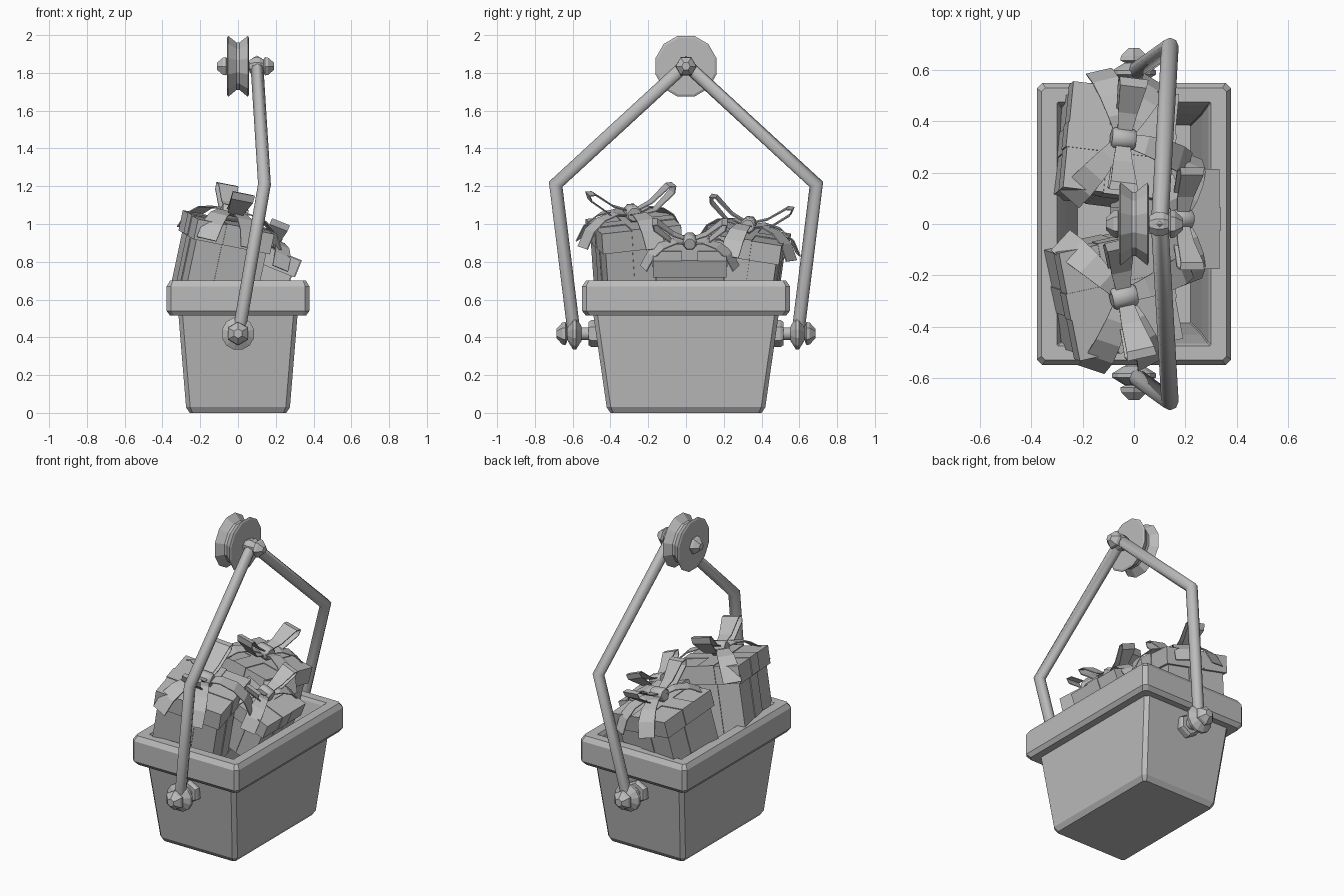
import bpy, bmesh, math
from math import radians, cos, sin, pi
from mathutils import Matrix, Vector

if "Cube" in bpy.data.objects:
    bpy.data.objects.remove(bpy.data.objects["Cube"])

grey = bpy.data.materials.new("plain_grey")
grey.use_nodes = True
grey.diffuse_color = (0.5, 0.5, 0.5, 1)
grey.node_tree.nodes["Principled BSDF"].inputs["Base Color"].default_value = (0.5, 0.5, 0.5, 1)


def finish(name, bm, matrix=Matrix(), smooth=False, closed=True):
    """Turn a bmesh into a named object."""
    if closed:
        bmesh.ops.recalc_face_normals(bm, faces=bm.faces)
    mesh = bpy.data.meshes.new(name)
    bm.to_mesh(mesh)
    bm.free()
    mesh.materials.append(grey)
    obj = bpy.data.objects.new(name, mesh)
    bpy.context.collection.objects.link(obj)
    obj.matrix_world = matrix
    if smooth:
        bpy.ops.object.select_all(action='DESELECT')
        obj.select_set(True)
        bpy.context.view_layer.objects.active = obj
        bpy.ops.object.shade_smooth_by_angle(angle=radians(50))
    return obj


def loft(name, rings, matrix=Matrix(), smooth=False):
    """Skin a list of rings and cap both ends."""
    bm = bmesh.new()
    loops = [[bm.verts.new(p) for p in ring] for ring in rings]
    n = len(loops[0])
    for a, b in zip(loops, loops[1:]):
        for i in range(n):
            j = (i + 1) % n
            bm.faces.new((a[i], a[j], b[j], b[i]))
    bm.faces.new(loops[0][::-1])
    bm.faces.new(loops[-1])
    return finish(name, bm, matrix, smooth)


def lathe(name, profile, sides, matrix, smooth=False):
    """Spin (radius, height) pairs around local z."""
    turn = [2 * pi * (i + 0.5) / sides for i in range(sides)]
    return loft(name, [[(r * cos(t), r * sin(t), h) for t in turn] for r, h in profile],
                matrix, smooth)


def chamfered_rect(x, y, z, c):
    corners = []
    for sx, sy in ((1, 1), (-1, 1), (-1, -1), (1, -1)):
        pair = [(sx * x, sy * (y - c), z), (sx * (x - c), sy * y, z)]
        corners += pair if sx * sy > 0 else pair[::-1]
    return corners


def box(name, size, centre, matrix):
    bm = bmesh.new()
    bmesh.ops.create_cube(bm, size=1, matrix=Matrix.Translation(centre) @ Matrix.Diagonal((*size, 1)))
    return finish(name, bm, matrix)


# Tapered basket with thick rim and hollow inside
basket = [
    (0.255, 0.40, 0, 0.015), (0.275, 0.42, 0.03, 0.022), (0.315, 0.49, 0.515, 0.022),
    (0.36, 0.53, 0.515, 0.022), (0.378, 0.55, 0.54, 0.022), (0.378, 0.55, 0.67, 0.022),
    (0.36, 0.53, 0.70, 0.015), (0.30, 0.475, 0.70, 0.004), (0.29, 0.465, 0.68, 0.004),
    (0.265, 0.43, 0.52, 0.004), (0.22, 0.385, 0.05, 0.004)]
loft("basket", [chamfered_rect(*row) for row in basket])

# Bent carrying bar with mitred corners
RADIUS = 0.034
half = [Vector((0, -0.59, 0.40)), Vector((0.14, -0.69, 1.21)), Vector((0.10, 0, 1.845))]
path = half + [Vector((p.x, -p.y, p.z)) for p in half[1::-1]]
rings = []
for i, p in enumerate(path):
    before = (p - path[i - 1]).normalized() if i else None
    after = (path[i + 1] - p).normalized() if i < len(path) - 1 else None
    before, after = before or after, after or before
    tangent = (before + after).normalized()
    normal = tangent.cross(Vector((1, 0, 0))).normalized()
    side = normal.cross(tangent)
    stretch = 1 / max(0.5, tangent.dot(after))
    rings.append([p + RADIUS * (cos(t) * side + sin(t) * normal * stretch)
                  for t in (2 * pi * k / 8 for k in range(8))])
loft("carrying_bar", rings, smooth=True)

# Pivots on both ends: collar, pin, lug and domed nut
nut = [(0.045, 0), (0.062, 0.008), (0.058, 0.025), (0.025, 0.055)]
for label, s in (("front", -1), ("back", 1)):
    out = Matrix.Translation((0, 0, 0.42)) @ Matrix.Rotation(-s * pi / 2, 4, 'X')
    lathe(label + "_collar", [(0.068, 0.44), (0.072, 0.46), (0.072, 0.50), (0.062, 0.515)], 6, out)
    lathe(label + "_pin", [(0.036, 0.46), (0.036, 0.65)], 8, out, True)
    lathe(label + "_lug", [(0.04, 0.553), (0.088, 0.582), (0.088, 0.598), (0.04, 0.627)], 12, out)
    lathe(label + "_nut", [(r, h + 0.63) for r, h in nut], 6, out)

# Grooved pulley wheel on its axle
across = Matrix.Translation((0, 0, 1.835)) @ Matrix.Rotation(pi / 2, 4, 'Y')
lathe("pulley_wheel", [(0.155, -0.058), (0.167, -0.052), (0.13, -0.008), (0.13, 0.008),
                       (0.167, 0.052), (0.155, 0.058)], 12, across)
lathe("pulley_axle", [(0.024, -0.08), (0.024, 0.15)], 8, across, True)
lathe("pulley_bar_lug", [(0.035, 0.06), (0.05, 0.085), (0.05, 0.115), (0.035, 0.14)], 8, across)
lathe("pulley_outer_nut", [(r * 0.9, h + 0.135) for r, h in nut], 6, across)
lathe("pulley_inner_nut", [(r * 0.9, -h - 0.055) for r, h in nut], 6, across)


def ribbon(name, points, angle, matrix, scale):
    """Strip from (distance, height, width) stations, heading out at an angle."""
    bm = bmesh.new()
    rows = [[bm.verts.new((d * scale, s * w * scale / 2, h * scale)) for s in (-1, 1)]
            for d, h, w in points]
    for a, b in zip(rows, rows[1:]):
        bm.faces.new((a[0], b[0], b[1], a[1]))
    obj = finish(name, bm, matrix @ Matrix.Rotation(radians(angle), 4, 'Z'), closed=False)
    thick = obj.modifiers.new("thickness", 'SOLIDIFY')
    thick.thickness = 0.006


BOW_LOOP = [(0, 0.06, 0.05), (0.10, 0.10, 0.08), (0.20, 0.18, 0.11), (0.235, 0.18, 0.12),
            (0.225, 0.14, 0.12), (0.12, 0.05, 0.08), (0, 0.03, 0.05)]
BOW_TAIL = [(0, 0.045, 0.05), (0.10, 0.065, 0.08), (0.19, 0.045, 0.10),
            (0.26, -0.005, 0.11), (0.31, -0.09, 0.11)]


def gift(name, top, tilt_x, tilt_y, yaw, w, d, h, scale, tails):
    """Wrapped box hanging down from the centre of its lid top."""
    m = (Matrix.Translation(top) @ Matrix.Rotation(radians(tilt_y), 4, 'Y')
         @ Matrix.Rotation(radians(tilt_x), 4, 'X') @ Matrix.Rotation(radians(yaw), 4, 'Z'))
    lid, inset, band, lift = 0.11 * scale, 0.035, 0.105 * scale, 0.01
    box(name + "_body", (w - inset, d - inset, h), (0, 0, -h / 2 - 0.01), m)
    box(name + "_lid", (w, d, lid), (0, 0, -lid / 2), m)
    # Crossed wrapping bands over lid and body
    for part, shrink, height, drop in (("lid", 0, lid, 0), ("body", inset, h - 0.02, 0.02)):
        z = -height / 2 - drop + (lift / 2 if part == "lid" else 0)
        box(f"{name}_{part}_band_across", (w - shrink + lift, band, height), (0, 0, z), m)
        box(f"{name}_{part}_band_along", (band, d - shrink + lift, height), (0, 0, z), m)
    # Bow: two loops, loose tails and a round knot
    for i, a in enumerate((90, 270)):
        ribbon(f"{name}_bow_loop_{i + 1}", BOW_LOOP, a, m, scale)
    for i, a in enumerate(tails):
        ribbon(f"{name}_bow_tail_{i + 1}", BOW_TAIL, a, m, scale)
    knot = m @ Matrix.Translation((0, 0, 0.05 * scale)) @ Matrix.Rotation(pi / 2, 4, 'Y')
    lathe(name + "_knot", [(r * scale, x * scale) for r, x in
                           ((0.036, -0.05), (0.045, -0.04), (0.045, 0.04), (0.036, 0.05))],
          8, knot, True)


# Three presents leaning in the basket
gift("large_gift", (-0.05, -0.28, 1.01), 4, 12, 12, 0.42, 0.43, 0.44, 1.0, (10, 125, 240, 285))
gift("middle_gift", (-0.05, 0.325, 0.95), -8, 10, -7, 0.42, 0.42, 0.42, 0.95, (350, 110, 235, 65))
gift("small_gift", (0.17, 0.02, 0.87), 0, 22, 0, 0.35, 0.39, 0.30, 0.85, (70, 290, 115, 245))
